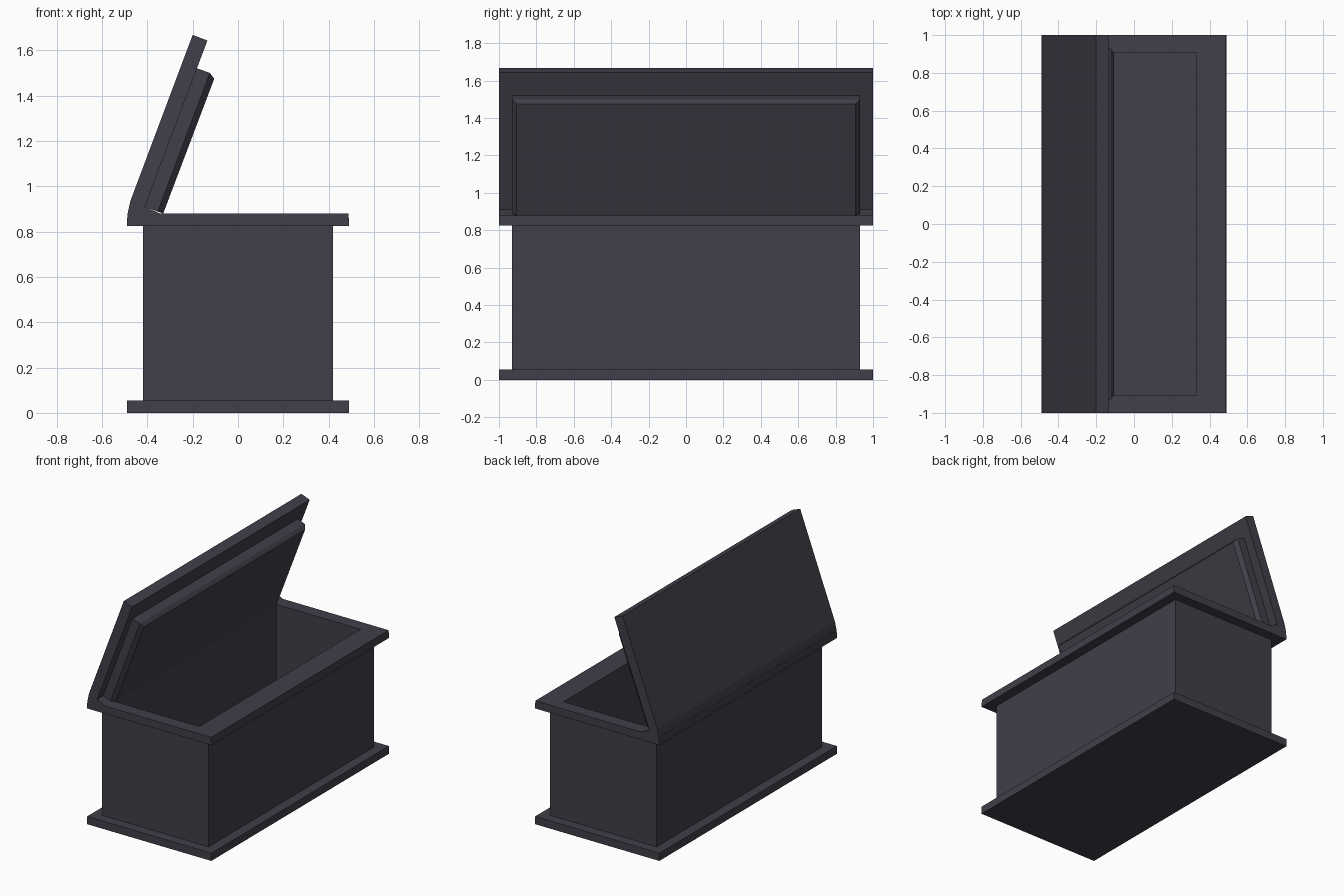
import bpy, bmesh

if "Cube" in bpy.data.objects:
    bpy.data.objects.remove(bpy.data.objects["Cube"])

paint = bpy.data.materials.new("dark_slate")
paint.diffuse_color = (0.052, 0.049, 0.066, 1)
paint.use_nodes = True
paint.node_tree.nodes["Principled BSDF"].inputs["Base Color"].default_value = paint.diffuse_color


def finish(name, bm):
    bmesh.ops.recalc_face_normals(bm, faces=bm.faces[:])
    mesh = bpy.data.meshes.new(name)
    bm.to_mesh(mesh)
    bm.free()
    mesh.materials.append(paint)
    bpy.context.collection.objects.link(bpy.data.objects.new(name, mesh))


def loft(name, rings):
    """Join rectangular rings; each is (x, z) of two edges plus a half depth."""
    bm = bmesh.new()
    loops = []
    for (ax, az), (bx, bz), y in rings:
        pts = [(ax, -y, az), (bx, -y, bz), (bx, y, bz), (ax, y, az)]
        loops.append([bm.verts.new(p) for p in pts])
    for lo, hi in zip(loops, loops[1:]):
        for i in range(4):
            j = (i + 1) % 4
            bm.faces.new((lo[i], lo[j], hi[j], hi[i]))
    bm.faces.new(loops[0])
    bm.faces.new(loops[-1])
    finish(name, bm)


def prism(name, profile, y):
    """Extrude an x-z profile from -y to y."""
    bm = bmesh.new()
    ends = [[bm.verts.new((x, s * y, z)) for x, z in profile] for s in (-1, 1)]
    n = len(profile)
    for i in range(n):
        j = (i + 1) % n
        bm.faces.new((ends[0][i], ends[0][j], ends[1][j], ends[1][i]))
    for e in ends:
        bm.faces.new(e)
    finish(name, bm)


# Open chest: foot plate, walls, overhanging rim, then the hollow inside
steps = [(0.49, 1.0, 0.0), (0.49, 1.0, 0.055), (0.42, 0.93, 0.055),
         (0.42, 0.93, 0.825), (0.49, 1.0, 0.825), (0.488, 1.0, 0.88),
         (0.33, 0.907, 0.88), (0.33, 0.907, 0.055)]
loft("chest_body", [((-x, z), (x, z), y) for x, y, z in steps])

# Raised lid with its hinge end resting on the rim
prism("lid", [(-0.488, 0.875), (-0.475, 0.935), (-0.20, 1.668),
              (-0.135, 1.643), (-0.411, 0.91), (-0.345, 0.88),
              (-0.345, 0.875)], 1.0)

# Chamfered panel on the inside of the lid
loft("lid_inner_panel", [((-0.415, 0.911), (-0.185, 1.522), 0.93),
                         ((-0.354, 0.888), (-0.124, 1.500), 0.93),
                         ((-0.330, 0.880), (-0.105, 1.474), 0.905)])
